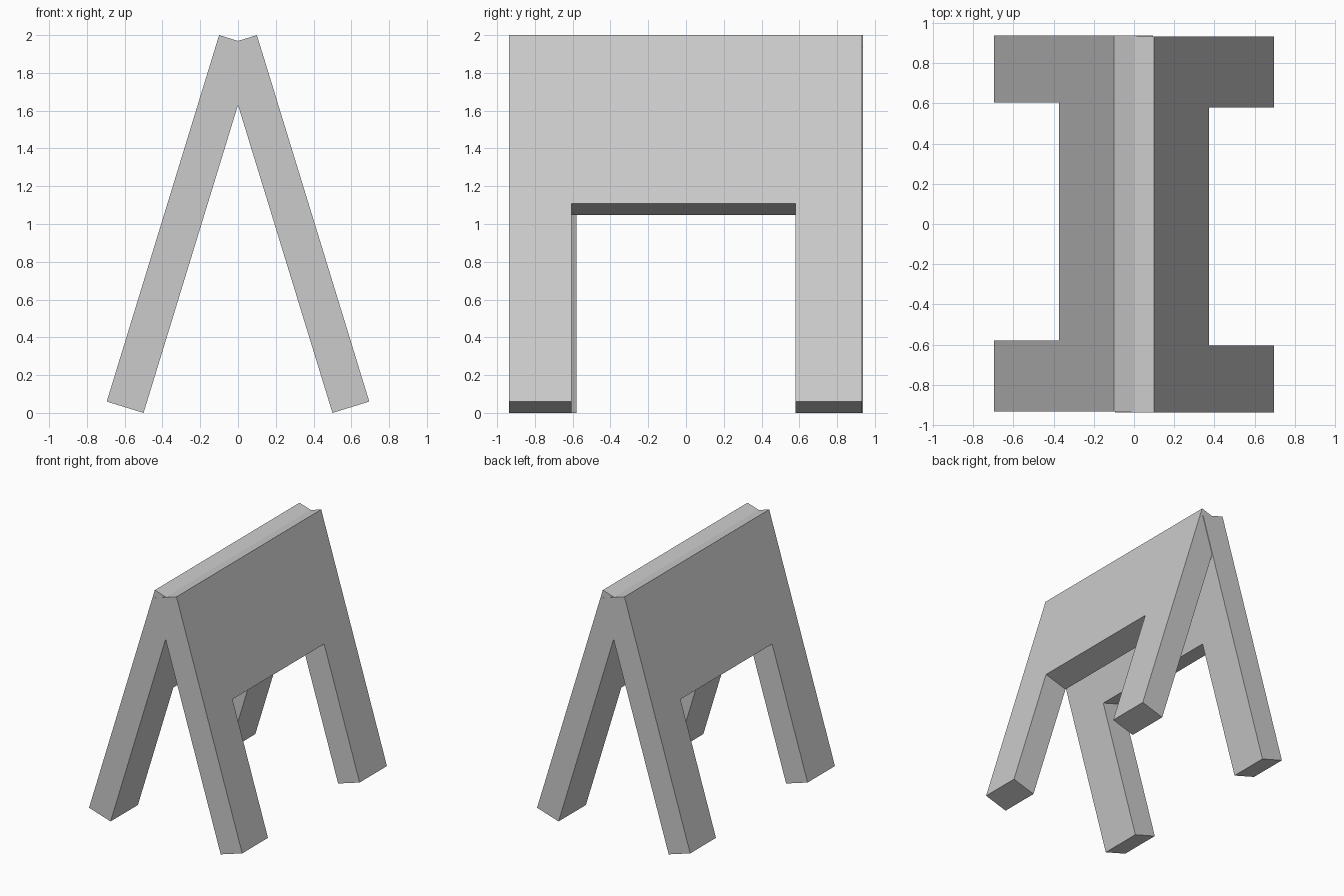
import bpy, bmesh
from math import pi
from mathutils import Vector, Matrix

if "Cube" in bpy.data.objects:
    bpy.data.objects.remove(bpy.data.objects["Cube"])

TOP = Vector((0.10, 0, 2.0))           # outer top edge of a panel
FOOT = Vector((0.695, 0, 0.06))        # outer foot edge of a panel
THICK = Vector((-0.195, 0, -0.06))     # panel thickness, towards the inside
NOTCH = 0.46                           # where the leg opening starts along the slope
Y0, Y1, LEG0, LEG1 = -0.938, 0.933, -0.605, 0.58


def panel(name, turn):
    # U-shaped outline (y, fraction down the slope): a board with two legs
    outline = [(Y0, 0), (Y0, 1), (LEG0, 1), (LEG0, NOTCH),
               (LEG1, NOTCH), (LEG1, 1), (Y1, 1), (Y1, 0)]
    bm = bmesh.new()
    verts = [bm.verts.new(TOP.lerp(FOOT, t) + Vector((0, y, 0))) for y, t in outline]
    face = bm.faces.new(verts)
    ext = bmesh.ops.extrude_face_region(bm, geom=[face], use_keep_orig=True)
    moved = [v for v in ext["geom"] if isinstance(v, bmesh.types.BMVert)]
    bmesh.ops.translate(bm, verts=moved, vec=THICK)
    bm.transform(Matrix.Rotation(turn, 4, 'Z'))
    bmesh.ops.recalc_face_normals(bm, faces=bm.faces)
    mesh = bpy.data.meshes.new(name)
    bm.to_mesh(mesh)
    bm.free()
    bpy.context.collection.objects.link(bpy.data.objects.new(name, mesh))


# Two identical leaning panels, one turned half around
panel("right_panel", 0)
panel("left_panel", pi)
